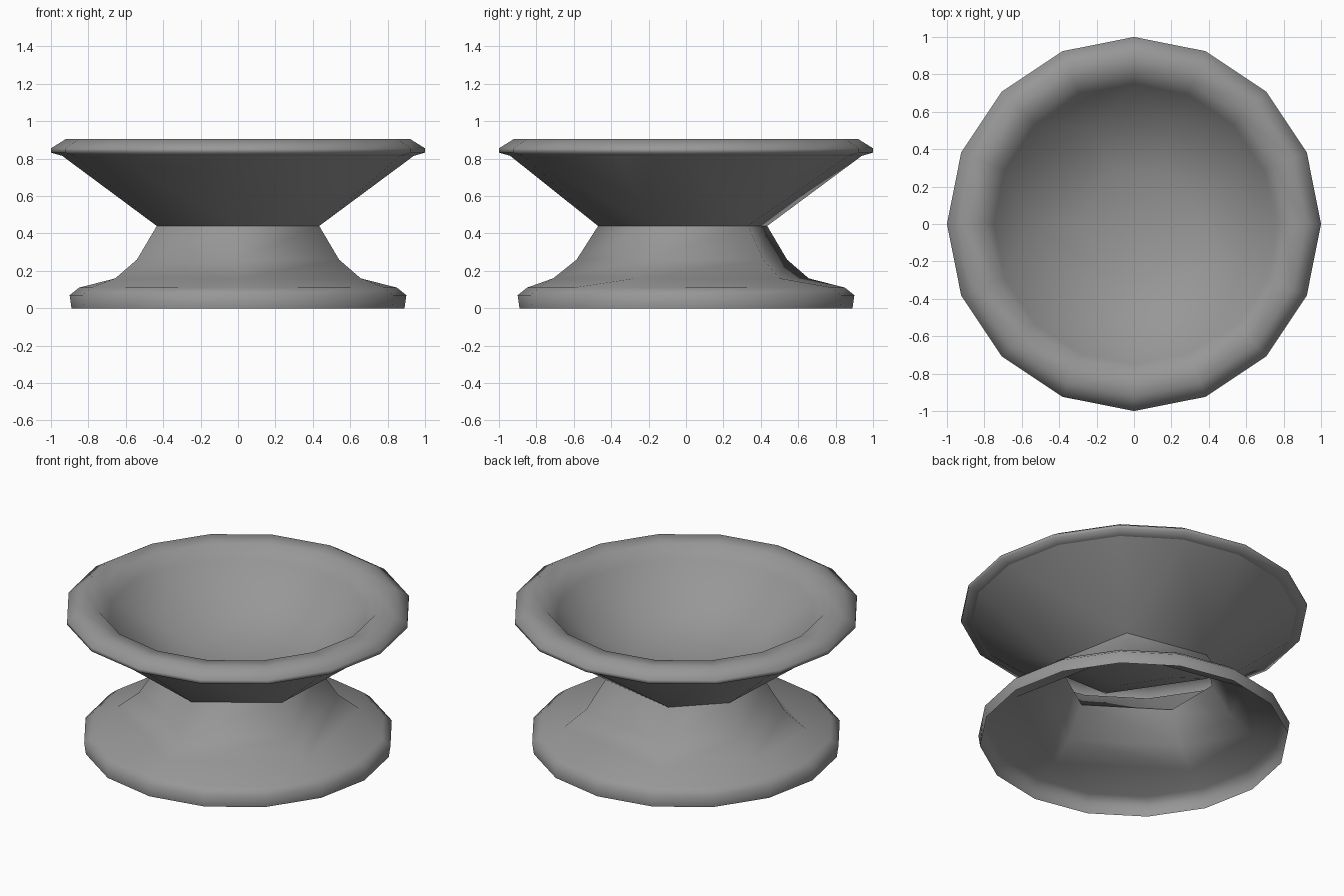
import bpy, bmesh, math

if "Cube" in bpy.data.objects:
    bpy.data.objects.remove(bpy.data.objects["Cube"])

FULL = list(range(16))            # full 16-sided ring
WAIST = [2, 5, 7, 9, 12, 15]      # reduced ring used at the waist and foot slope
DISH = [1, 3, 5, 8, 11, 13, 15]   # reduced ring deep inside the bowl

grey = bpy.data.materials.new("mid_grey")
grey.diffuse_color = (0.31, 0.31, 0.31, 1)
grey.use_nodes = True
grey.node_tree.nodes["Principled BSDF"].inputs["Base Color"].default_value = grey.diffuse_color


def stitch(bm, lower, upper):
    """Join two closed rings of (index, vert) that may differ in side count."""
    a = lower + [(lower[0][0] + 16, lower[0][1])]
    b = upper + [(upper[0][0] + 16, upper[0][1])]
    i = j = 0
    while i < len(a) - 1 or j < len(b) - 1:
        more_a, more_b = i < len(a) - 1, j < len(b) - 1
        if more_a and more_b and a[i][0] == b[j][0] and a[i + 1][0] == b[j + 1][0]:
            bm.faces.new((a[i][1], a[i + 1][1], b[j + 1][1], b[j][1]))
            i, j = i + 1, j + 1
        elif not more_b or (more_a and a[i][0] + a[i + 1][0] <= b[j][0] + b[j + 1][0]):
            bm.faces.new((a[i][1], a[i + 1][1], b[j][1]))
            i += 1
        else:
            bm.faces.new((a[i][1], b[j + 1][1], b[j][1]))
            j += 1


def lathe(name, profile, cap_z=None):
    """Loft rings of (radius, z, indices); optionally close the last to a point."""
    bm = bmesh.new()
    prev = None
    for r, z, ids in profile:
        ring = [(k, bm.verts.new((r * math.cos(k * math.pi / 8),
                                  r * math.sin(k * math.pi / 8), z))) for k in ids]
        if prev:
            stitch(bm, prev, ring)
        prev = ring
    if cap_z is not None:
        tip = bm.verts.new((0, 0, cap_z))
        for n, (_, v) in enumerate(prev):
            bm.faces.new((v, prev[(n + 1) % len(prev)][1], tip))
    mesh = bpy.data.meshes.new(name)
    bm.to_mesh(mesh)
    bm.free()
    mesh.materials.append(grey)
    ob = bpy.data.objects.new(name, mesh)
    bpy.context.collection.objects.link(ob)
    bpy.ops.object.select_all(action='DESELECT')
    ob.select_set(True)
    bpy.context.view_layer.objects.active = ob
    bpy.ops.object.shade_smooth_by_angle(angle=math.radians(75))
    return ob


# hollow flared foot, open underneath
lathe("foot", [(0.89, 0, FULL), (0.90, 0.07, FULL), (0.85, 0.11, FULL),
               (0.71, 0.16, WAIST), (0.585, 0.26, WAIST), (0.47, 0.44, WAIST)])

# underside of the bowl, flaring up from the waist
lathe("bowl_outer_wall", [(0.47, 0.44, WAIST), (0.94, 0.815, FULL)])

# rounded rim running down into the inner dish
lathe("bowl_rim_and_dish", [(0.94, 0.815, FULL), (1.0, 0.832, FULL), (1.0, 0.855, FULL),
                            (0.92, 0.905, FULL), (0.81, 0.895, FULL),
                            (0.75, 0.82, FULL), (0.55, 0.61, DISH), (0.30, 0.525, DISH)],
      cap_z=0.50)
